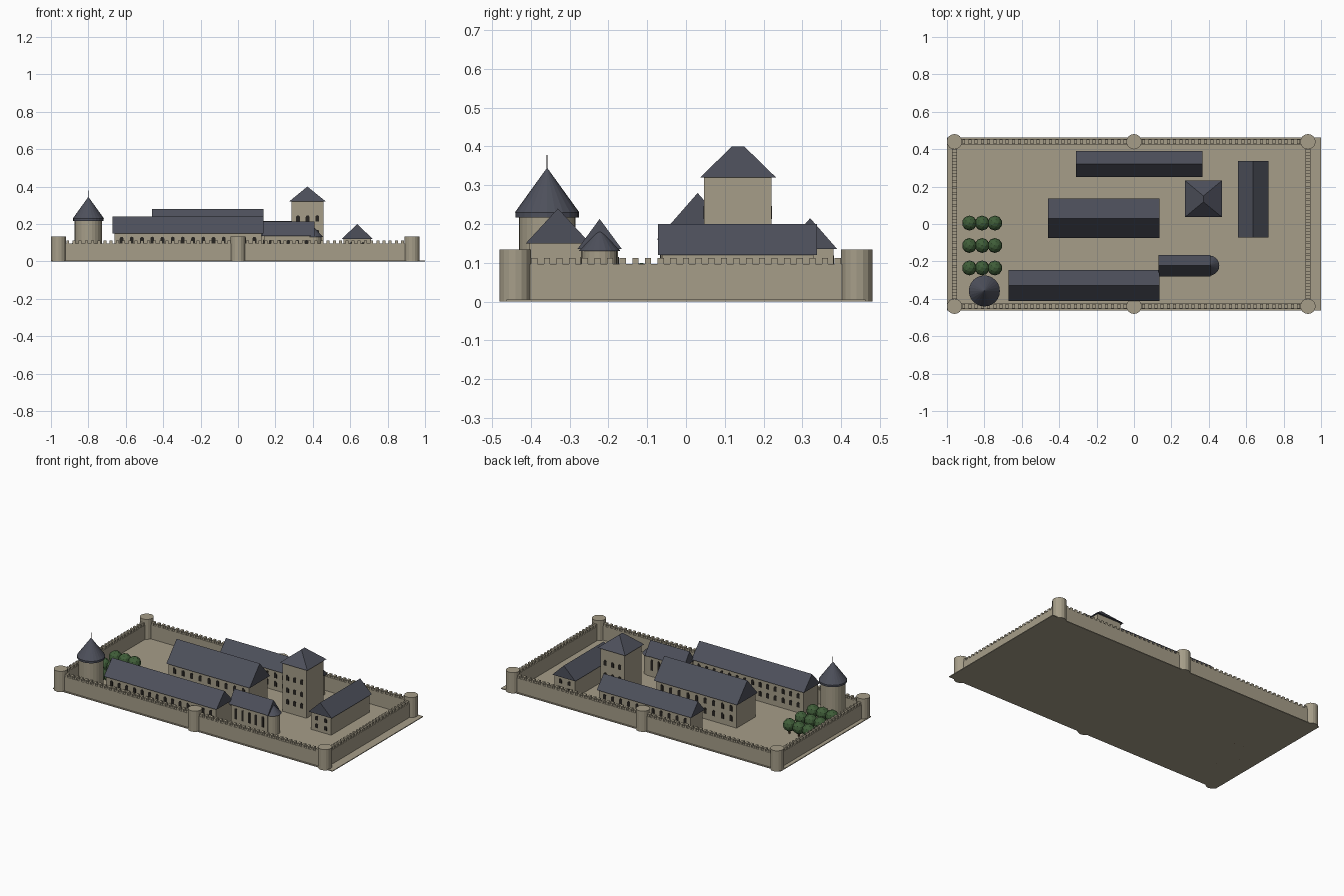
import bpy, bmesh, math
from mathutils import Matrix

if "Cube" in bpy.data.objects:
    bpy.data.objects.remove(bpy.data.objects["Cube"])


def material(name, rgb):
    m = bpy.data.materials.new(name)
    m.diffuse_color = (*rgb, 1)
    m.use_nodes = True
    m.node_tree.nodes["Principled BSDF"].inputs["Base Color"].default_value = m.diffuse_color
    return m


STONE = material("stone", (0.38, 0.34, 0.25))
SLATE = material("slate", (0.075, 0.08, 0.105))
DARK = material("dark_opening", (0.02, 0.018, 0.015))
LEAF = material("leaf", (0.05, 0.11, 0.04))
BARK = material("bark", (0.10, 0.06, 0.03))


def finish(name, bm, mat):
    bmesh.ops.recalc_face_normals(bm, faces=bm.faces)
    me = bpy.data.meshes.new(name)
    bm.to_mesh(me)
    bm.free()
    me.materials.append(mat)
    ob = bpy.data.objects.new(name, me)
    bpy.context.collection.objects.link(ob)
    return ob


def add_box(bm, x0, x1, y0, y1, z0, z1):
    m = Matrix.Translation(((x0 + x1) / 2, (y0 + y1) / 2, (z0 + z1) / 2))
    m = m @ Matrix.Diagonal((x1 - x0, y1 - y0, z1 - z0, 1))
    bmesh.ops.create_cube(bm, size=1, matrix=m)


def box(name, mat, *dims):
    bm = bmesh.new()
    add_box(bm, *dims)
    return finish(name, bm, mat)


def add_cone(bm, x, y, z0, z1, r0, r1, n):
    bmesh.ops.create_cone(bm, cap_ends=True, segments=n, radius1=r0, radius2=r1, depth=z1 - z0,
                          matrix=Matrix.Translation((x, y, (z0 + z1) / 2)))


def cone(name, mat, *dims):
    bm = bmesh.new()
    add_cone(bm, *dims)
    return finish(name, bm, mat)


def roof(name, x0, x1, y0, y1, z0, z1, ridge):
    # four eave corners joined to a two point ridge
    bm = bmesh.new()
    pts = [(x0, y0, z0), (x1, y0, z0), (x1, y1, z0), (x0, y1, z0), (*ridge[0], z1), (*ridge[1], z1)]
    for p in pts:
        bm.verts.new(p)
    bmesh.ops.convex_hull(bm, input=bm.verts)
    bmesh.ops.dissolve_limit(bm, angle_limit=0.01, verts=bm.verts, edges=bm.edges)
    return finish(name, bm, SLATE)


def windows(name, xs, ys, rows, w, h):
    # arched panels standing slightly proud of the walls
    bm = bmesh.new()
    arch = [(-w / 2, 0), (w / 2, 0)]
    arch += [(w / 2 * math.cos(a * math.pi / 6), h - w / 2 + w / 2 * math.sin(a * math.pi / 6)) for a in range(7)]
    for y in ys:
        for z in rows:
            for x in xs:
                f = bm.faces.new([bm.verts.new((x + px, y - 0.002, z + pz)) for px, pz in arch])
                ext = bmesh.ops.extrude_face_region(bm, geom=[f])
                vs = [v for v in ext["geom"] if isinstance(v, bmesh.types.BMVert)]
                bmesh.ops.translate(bm, verts=vs, vec=(0, 0.004, 0))
    return finish(name, bm, DARK)


def spread(a, b, n):
    return [a + (b - a) * (i + 0.5) / n for i in range(n)]


def house(name, x0, x1, y0, y1, eave, peak, n, rows, along_y=False, w=0.02, h=0.034):
    o = 0.01
    box(name + "_walls", STONE, x0 + o, x1 - o, y0 + o, y1 - o, 0, eave)
    xm, ym = (x0 + x1) / 2, (y0 + y1) / 2
    ridge = [(xm, y0), (xm, y1)] if along_y else [(x0, ym), (x1, ym)]
    roof(name + "_roof", x0, x1, y0, y1, eave, peak, ridge)
    windows(name + "_windows", spread(x0 + 0.02, x1 - 0.02, n), (y0 + o, y1 - o), rows, w, h)


# ground slab
box("ground", STONE, -1, 1, -0.463, 0.463, 0, 0.005)

# curtain walls and battlements
XL, XR, YW, T = -0.96, 0.93, 0.44, 0.014
bm = bmesh.new()
for y in (-YW, YW):
    add_box(bm, XL, XR, y - T, y + T, 0, 0.097)
for x in (XL, XR):
    add_box(bm, x - T, x + T, -YW, YW, 0, 0.097)
finish("curtain_walls", bm, STONE)
bm = bmesh.new()
for y in (-YW, YW):
    for x in spread(XL, XR, 57):
        add_box(bm, x - 0.008, x + 0.008, y - 0.013, y + 0.013, 0.096, 0.112)
for x in (XL, XR):
    for y in spread(-YW, YW, 27):
        add_box(bm, x - 0.013, x + 0.013, y - 0.008, y + 0.008, 0.096, 0.112)
finish("merlons", bm, STONE)

# wall towers
for i, x in enumerate((XL, 0, XR)):
    for side, y in (("front", -YW), ("back", YW)):
        cone(f"wall_tower_{side}_{i}", STONE, x, y, 0, 0.134, 0.041, 0.041, 16)

# gabled buildings
house("front_range", -0.67, 0.135, -0.413, -0.247, 0.15, 0.24, 14, (0.04, 0.098))
house("main_hall", -0.46, 0.135, -0.075, 0.135, 0.16, 0.28, 9, (0.04, 0.105), h=0.038)
house("back_range", -0.31, 0.365, 0.25, 0.39, 0.135, 0.215, 11, (0.03, 0.085))
house("east_house", 0.555, 0.72, -0.072, 0.338, 0.12, 0.2, 2, (0.025, 0.075), along_y=True, h=0.028)

# chapel with rounded apse
house("chapel", 0.13, 0.41, -0.28, -0.165, 0.135, 0.213, 5, (0.045,), w=0.016, h=0.07)
cone("apse_wall", STONE, 0.402, -0.2225, 0, 0.13, 0.045, 0.045, 20)
cone("apse_roof", SLATE, 0.402, -0.2225, 0.13, 0.188, 0.054, 0, 20)

# square keep
box("keep_walls", STONE, 0.287, 0.457, 0.047, 0.22, 0, 0.32)
roof("keep_roof", 0.273, 0.47, 0.037, 0.232, 0.32, 0.40, [(0.371, 0.118), (0.371, 0.15)])
windows("keep_windows", spread(0.295, 0.449, 3), (0.047, 0.22), (0.06, 0.135, 0.213), 0.02, 0.034)

# round tower with conical roof and spike
TX, TY = -0.8, -0.358
cone("round_tower", STONE, TX, TY, 0, 0.22, 0.073, 0.073, 24)
cone("round_tower_cornice", SLATE, TX, TY, 0.217, 0.23, 0.082, 0.082, 24)
cone("round_tower_roof", SLATE, TX, TY, 0.23, 0.345, 0.083, 0, 24)
cone("round_tower_spike", DARK, TX, TY, 0.335, 0.378, 0.0015, 0.0015, 6)

# orchard
crowns, trunks = bmesh.new(), bmesh.new()
for x in (-0.88, -0.812, -0.744):
    for y in (0.005, -0.115, -0.235):
        add_cone(trunks, x, y, 0, 0.04, 0.007, 0.007, 8)
        bmesh.ops.create_icosphere(crowns, subdivisions=2, radius=0.04,
                                   matrix=Matrix.Translation((x, y, 0.06)))
finish("tree_trunks", trunks, BARK)
finish("tree_crowns", crowns, LEAF)
